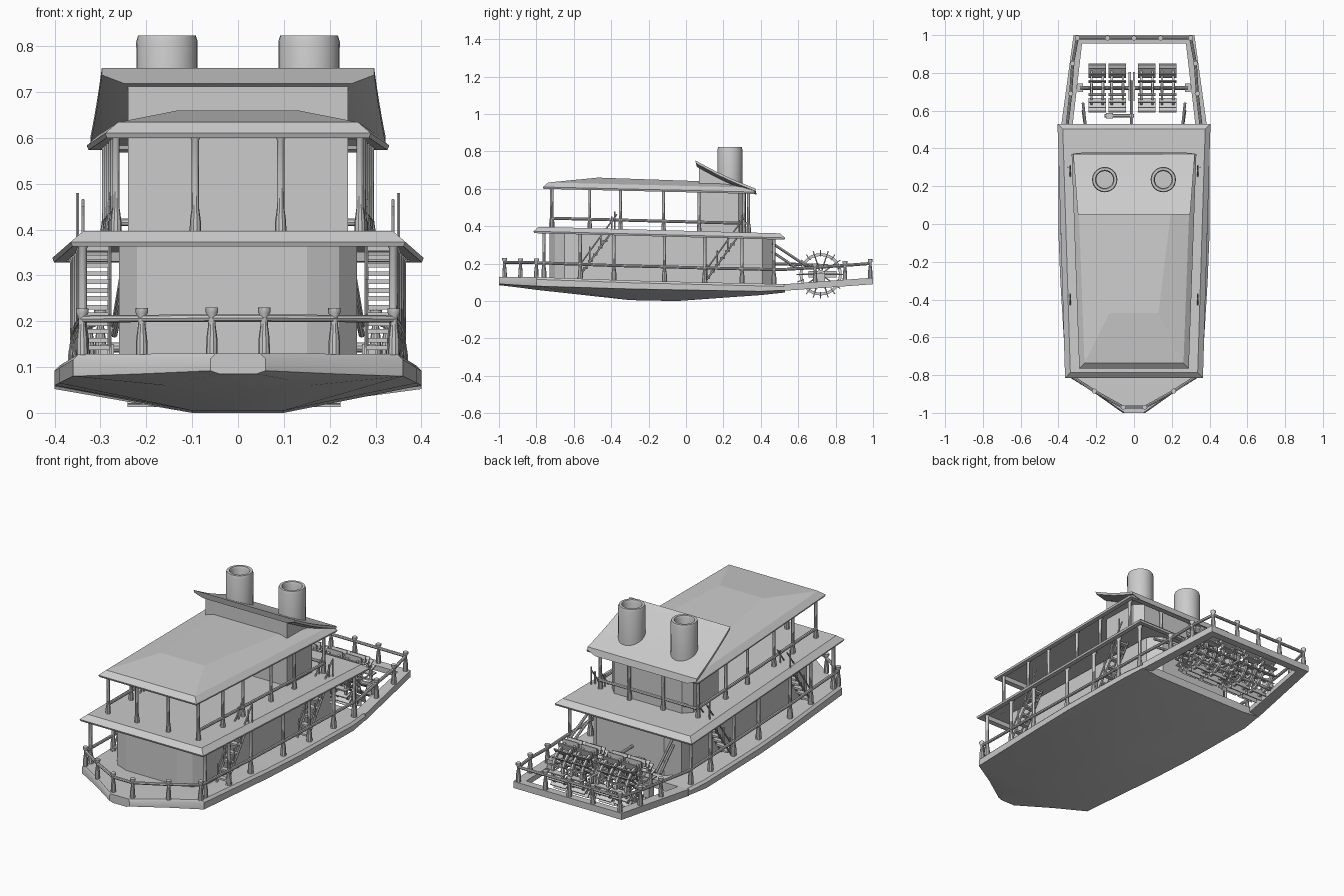
import bpy, bmesh, math
from mathutils import Vector, Matrix

if "Cube" in bpy.data.objects:
    bpy.data.objects.remove(bpy.data.objects["Cube"])

grey = bpy.data.materials.new("light_grey")
grey.diffuse_color = (0.6, 0.6, 0.6, 1)
grey.use_nodes = True
grey.node_tree.nodes["Principled BSDF"].inputs["Base Color"].default_value = grey.diffuse_color


def finish(name, bm, smooth=True):
    bmesh.ops.recalc_face_normals(bm, faces=bm.faces)
    me = bpy.data.meshes.new(name)
    bm.to_mesh(me)
    bm.free()
    ob = bpy.data.objects.new(name, me)
    me.materials.append(grey)
    bpy.context.collection.objects.link(ob)
    if smooth:
        bpy.ops.object.select_all(action='DESELECT')
        ob.select_set(True)
        bpy.context.view_layer.objects.active = ob
        bpy.ops.object.shade_smooth_by_angle(angle=math.radians(35))
    return ob


def lerp(t, table):
    for (a, u), (b, v) in zip(table, table[1:]):
        if t <= b:
            return u + (v - u) * max(0, (t - a) / (b - a))
    return table[-1][1]


def loft(bm, rings, caps=True, closed=False):
    vs = [[bm.verts.new(p) for p in r] for r in rings]
    n = len(vs[0])
    pairs = list(zip(vs, vs[1:])) + ([(vs[-1], vs[0])] if closed else [])
    for a, b in pairs:
        for i in range(n):
            bm.faces.new((a[i], a[(i + 1) % n], b[(i + 1) % n], b[i]))
    if caps and not closed:
        bm.faces.new(vs[0])
        bm.faces.new(vs[-1])


def rod(bm, p, q, r, n=8):
    p, q = Vector(p), Vector(q)
    d = q - p
    m = Matrix.Translation((p + q) / 2) @ d.to_track_quat('Z', 'Y').to_matrix().to_4x4()
    bmesh.ops.create_cone(bm, cap_ends=True, segments=n, radius1=r, radius2=r, depth=d.length, matrix=m)


def box(bm, c, s, rot=Matrix()):
    m = Matrix.Translation(c) @ rot @ Matrix.Diagonal((*s, 1))
    bmesh.ops.create_cube(bm, size=1, matrix=m)


def lathe(bm, x, y, prof, n=10):
    loft(bm, [[(x + r * math.cos(2 * math.pi * i / n), y + r * math.sin(2 * math.pi * i / n), z)
               for i in range(n)] for r, z in prof])


def post(bm, x, y, z0, z1, r=0.008):
    # turned post: swollen foot, slim shaft, flared cap
    lathe(bm, x, y, [(r * 1.6, z0), (r * 1.5, z0 + .035), (r, z0 + .065), (r, z1 - .02),
                     (r * 1.7, z1 - .01), (r * 1.7, z1)])


def deck_z(y):
    return lerp(y, [(-1, .13), (-.8, .128), (-.3, .11), (.1, .1), (.53, .09), (1, .125)])


def roof_z(y):
    return lerp(y, [(-.8, .385), (.53, .35)])


def top_z(y):
    return lerp(y, [(-.76, .622), (.37, .595)])


# Hull: y, half width, chine height, keel half width, keel height
bm = bmesh.new()
rings = []
for y, w, c, k, b in [(-1, .06, .092, .04, .085), (-.89, .215, .085, .11, .072), (-.8, .36, .08, .16, .06),
                      (-.3, .39, .065, .1, .005), (-.05, .4, .06, .1, 0),
                      (.4, .4, .052, .25, .032), (.53, .385, .058, .28, .046)]:
    z = deck_z(y)
    rings.append([(-w + .012, y, z), (w - .012, y, z), (w, y, z - .012), (w, y, c), (k, y, b),
                  (-k, y, b), (-w, y, c), (-w, y, z - .012)])
loft(bm, rings)
finish("hull", bm)

# Stern deck frame around the open wheel well
bm = bmesh.new()
outer = [(-.385, .525), (-.32, 1), (.32, 1), (.385, .525)]
inner = [(-.325, .525), (-.275, .955), (.275, .955), (.325, .525)]
loft(bm, [[(*o, deck_z(o[1])), (*i, deck_z(i[1])), (*i, deck_z(i[1]) - .028), (*o, deck_z(o[1]) - .035)]
          for o, i in zip(outer, inner)])
finish("stern_frame", bm)


# Cabins
def cabin(name, pts, z0, top):
    bm = bmesh.new()
    loft(bm, [[(x, y, z0) for x, y in pts], [(x, y, top(y)) for x, y in pts]])
    finish(name, bm, False)


half = [(.15, -.73), (.22, -.7), (.26, -.65), (.26, .41), (.2, .47)]
cabin("lower_cabin", half + [(-x, y) for x, y in reversed(half)], .07, lambda y: roof_z(y) - .015)
cabin("upper_cabin", [(.24, .07), (.24, .28), (.2, .32), (-.2, .32), (-.24, .28), (-.24, .07)], .345,
      lambda y: .725 - (y - .07) * .45)


# Roofs with a sloping brim and recessed underside
def roof(name, y0, y1, w0, w1, zf, hump=0):
    def quad(d, dz):
        return [(sx * (lerp(y, [(y0, w0), (y1, w1)]) - d), y + (d if y == y0 else -d), zf(y) + dz)
                for sx, y in ((-1, y0), (1, y0), (1, y1), (-1, y1))]
    bm = bmesh.new()
    rings = [quad(.035, 0), quad(.03, -.02), quad(.004, -.022), quad(0, -.012), quad(.028, .012)]
    if hump:
        rings.append([(-.13, -.47, hump), (.13, -.47, hump), (.2, .1, hump - .02), (-.2, .1, hump - .02)])
    loft(bm, rings)
    finish(name, bm, False)


roof("lower_roof", -.815, .53, .365, .405, roof_z)
roof("upper_roof", -.765, .37, .29, .33, top_z, .66)

# Slanted funnel roof, thickened in the middle of its underside
bm = bmesh.new()
rings = []
for i in range(9):
    t = i / 8
    y, w = .05 + .32 * t, .297 + .025 * t
    z = .752 - .15 * t - .008 * math.sin(math.pi * t)
    rings.append([(-w, y, z), (w, y, z), (w, y + .003, z - .015), (w - .05, y + .008, z - .034),
                  (-w + .05, y + .008, z - .034), (-w, y + .003, z - .015)])
loft(bm, rings)
finish("funnel_roof", bm)

# Hollow funnels
for side, x in (("left", -.155), ("right", .155)):
    bm = bmesh.new()
    lathe(bm, x, .235, [(.066, .61), (.067, .81), (.063, .823), (.05, .823), (.045, .81), (.045, .68)], 28)
    finish(side + "_funnel", bm)

# Full-height posts on both decks
bm = bmesh.new()
for s in (-1, 1):
    for y in (-.76, -.565, -.385, -.115, .1, .3, .47):
        post(bm, s * (.35 + .015 * y), y, deck_z(y), roof_z(y) - .005, .009)
finish("lower_posts", bm)
bm = bmesh.new()
for s in (-1, 1):
    for y in (-.715, -.515, -.35, -.12, .07, .31):
        post(bm, s * (.282 + .022 * y), y, roof_z(y), top_z(y) - .003, .008)
    post(bm, s * .093, -.72, roof_z(-.72), .615)
    post(bm, s * .1, .335, roof_z(.33), .59)
finish("upper_posts", bm)

# Railing posts at bow and stern
bm = bmesh.new()
bow = [(.34, -.8), (.21, -.885), (.057, -.97)]
stern = [(.335, .69), (.325, .85), (.3, .985), (.14, .985)]
for s in (-1, 1):
    for x, y in bow + stern:
        post(bm, s * x, y, deck_z(y) - .002, deck_z(y) + .1)
post(bm, 0, .985, deck_z(.985), deck_z(.985) + .1)
finish("railing_posts", bm)

# Handrails
bm = bmesh.new()
right = [(.057, -.97), (.21, -.885), (.34, -.8), (.35, -.4), (.355, .1), (.357, .5), (.335, .69),
         (.325, .85), (.3, .985)]
loop = [(x, y, deck_z(y) + .077) for x, y in right]
loop += [(-x, y, z) for x, y, z in reversed(loop)]
for p, q in zip(loop, loop[1:] + loop[:1]):
    rod(bm, p, q, .008)
upper = [(.266, -.72), (.289, .32)]
up = [(x, y, roof_z(y) + .06) for x, y in upper]
up += [(-x, y, z) for x, y, z in reversed(up)]
for p, q in zip(up, up[1:]):
    rod(bm, p, q, .008)
finish("handrails", bm)

# Stairs on both sides, with stringers and sloping banisters
bm = bmesh.new()
for s in (-1, 1):
    for y0 in (-.58, .1):
        z0, z1 = deck_z(y0), roof_z(y0)
        for i in range(7):
            t = (i + .6) / 7.2
            box(bm, (s * .308, y0 + .19 * t, z0 + (z1 - z0) * t), (.055, .026, .01))
        for x in (.28, .338):
            rod(bm, (s * x, y0, z0), (s * x, y0 + .19, z1), .005, 6)
            rod(bm, (s * x, y0 + .01, z0 + .07), (s * x, y0 + .21, z1 + .085), .004, 6)
            for t in (.06, .35, .65, .97):
                z = z0 + (z1 - z0) * t
                rod(bm, (s * x, y0 + .19 * t, z), (s * x, y0 + .19 * t, z + .08), .004, 6)
        rod(bm, (s * .35, y0 + .2, z1 - .01), (s * .35, y0 + .2, z1 + .1), .004, 6)
finish("stairs", bm)

# Paddle wheels: rims, radial boards and spokes on a shared axle
WY, WZ = .72, .143
bm = bmesh.new()
for cx in (-.195, -.088, .068, .178):
    for x in (cx - .03, cx + .03):
        rim = []
        for i in range(28):
            a = 2 * math.pi * i / 28
            rim.append([(x + dx, WY + r * math.cos(a), WZ + r * math.sin(a))
                        for dx, r in ((-.006, .098), (.006, .098), (.006, .113), (-.006, .113))])
        loft(bm, rim, closed=True)
        for i in range(10):
            a = 2 * math.pi * i / 10
            rod(bm, (x, WY, WZ), (x, WY + .1 * math.cos(a), WZ + .1 * math.sin(a)), .004, 5)
        rod(bm, (x - .008, WY, WZ), (x + .008, WY, WZ), .024, 12)
    for i in range(20):
        a = 2 * math.pi * i / 20
        box(bm, (cx, WY + .112 * math.cos(a), WZ + .112 * math.sin(a)), (.092, .036, .006),
            Matrix.Rotation(a, 4, 'X'))
finish("paddle_wheels", bm)

# Axle, bearings, crank and drive struts
bm = bmesh.new()
rod(bm, (-.285, WY, WZ), (.285, WY, WZ), .011, 10)
for s in (-1, 1):
    box(bm, (s * .285, WY, .125), (.03, .045, .05))
    rod(bm, (s * .25, .46, .31), (s * .27, .64, .19), .007)
    rod(bm, (s * .25, .46, .265), (s * .27, .6, .17), .007)
for x in (-.022, .0):
    box(bm, (x, WY + .01, WZ), (.012, .15, .035))
rod(bm, (-.012, .45, .2), (-.012, .76, .19), .008)
rod(bm, (-.155, .573, .19), (0, .573, .19), .009)
box(bm, (-.13, .573, .19), (.035, .03, .03))
finish("drive_gear", bm)
